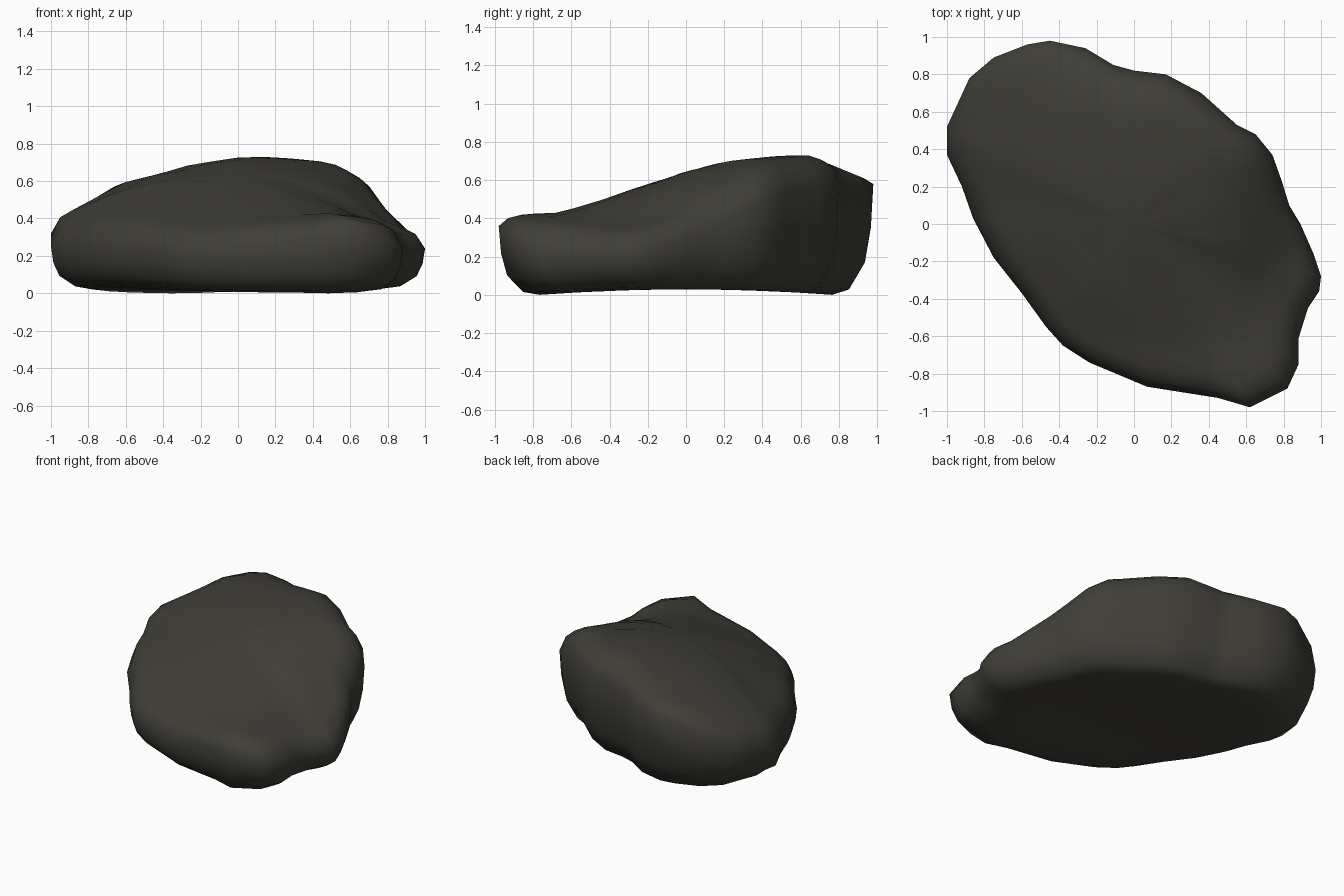
import bpy
import bmesh
from math import exp, sqrt

default_cube = bpy.data.objects.get("Cube")
if default_cube:
    bpy.data.objects.remove(default_cube, do_unlink=True)


def make_material(name, colour):
    material = bpy.data.materials.new(name)
    material.use_nodes = True
    material.diffuse_color = colour
    material.node_tree.nodes["Principled BSDF"].inputs["Base Color"].default_value = colour
    return material


# Plan outline of the boulder, anticlockwise: x, y and height of the widest point
OUTLINE = [
    (1, -.28, .25), (.96, -.16, .27), (.89, 0, .32), (.83, .1, .36), (.79, .23, .41),
    (.74, .37, .48), (.65, .48, .54), (.55, .53, .56), (.36, .7, .57),
    (.17, .8, .6), (0, .82, .59), (-.11, .85, .57), (-.26, .94, .57),
    (-.45, .98, .59), (-.57, .96, .56), (-.75, .89, .46), (-.88, .78, .38),
    (-1, .52, .33), (-1, .37, .26), (-.92, .2, .25), (-.86, .03, .25),
    (-.75, -.18, .25), (-.6, -.37, .24), (-.47, -.55, .24), (-.38, -.65, .24),
    (-.24, -.74, .24), (.07, -.87, .26), (.45, -.93, .32), (.62, -.98, .37),
    (.82, -.88, .3), (.88, -.75, .25), (.88, -.61, .25), (.93, -.45, .24),
    (.99, -.36, .24),
]

# Heights of the hump, the low front lip and the hollow between them
CREST = [
    (-.45, .8, .65), (-.8, .45, .51), (-.55, .55, .64), (-.2, .65, .73),
    (.02, .63, .78), (.35, .52, .77), (.1, .35, .74), (.56, .32, .74),
    (.68, .12, .58), (-.7, .1, .47), (-.3, .35, .68), (-.4, .05, .57),
    (-.1, .1, .67), (.15, .1, .7), (.45, .05, .67), (.2, -.12, .64),
    (.8, -.2, .41), (-.45, -.25, .44), (-.15, -.2, .55), (.1, -.32, .55),
    (.4, -.3, .54), (.2, -.55, .43), (.6, -.52, .42), (.6, -.78, .46),
    (.2, -.75, .43), (-.2, -.6, .4),
]


def top_height(x, y):
    weights = [exp(-((x - a) ** 2 + (y - b) ** 2) / .04) + 1e-9 for a, b, _ in CREST]
    return sum(w * c[2] for w, c in zip(weights, CREST)) / sum(weights)


def top_point(point, scale):
    x, y, rim = point
    x, y = x * scale, y * scale
    return x, y, rim + (top_height(x, y) - rim) * sqrt(1 - scale ** 5)


def base_point(point, scale, lift):
    x, y, rim = point
    x, y = x * scale, y * scale
    # The underside sags slightly towards its front and back ends
    foot = .04 - .05 * y * y
    return x, y, foot + (rim - foot) * lift


def bridge(bm, first, second):
    for i in range(len(first)):
        j = (i + 1) % len(first)
        bm.faces.new((first[i], first[j], second[j], second[i]))


def cap(bm, ring, centre):
    for i in range(len(ring)):
        bm.faces.new((centre, ring[i], ring[(i + 1) % len(ring)]))


# Stack rings from the crown, over the rim, down to the underside
bm = bmesh.new()
rings = []
for scale in (.15, .3, .45, .6, .7, .8, .88, .95, 1):
    rings.append([bm.verts.new(top_point(p, scale)) for p in OUTLINE])
for scale, lift in ((.987, .62), (.955, .31), (.87, .06), (.78, 0), (.6, 0), (.3, 0)):
    rings.append([bm.verts.new(base_point(p, scale, lift)) for p in OUTLINE])
for upper, lower in zip(rings, rings[1:]):
    bridge(bm, upper, lower)
crown = bm.verts.new((0, 0, top_height(0, 0)))
cap(bm, rings[0], crown)
cap(bm, rings[-1], bm.verts.new((0, 0, .04)))
bmesh.ops.recalc_face_normals(bm, faces=bm.faces[:])

# Weather the top into one soft slope
weathered = [crown] + [v for ring in rings[:5] for v in ring]
for _ in range(5):
    bmesh.ops.smooth_vert(bm, verts=weathered, factor=.5, use_axis_z=True)

# Stand the lowest point on the ground
lowest = min(v.co.z for v in bm.verts)
for v in bm.verts:
    v.co.z -= lowest

mesh = bpy.data.meshes.new("boulder")
bm.to_mesh(mesh)
bm.free()
mesh.materials.append(make_material("dark olive stone", (.05, .048, .039, 1)))
boulder = bpy.data.objects.new("boulder", mesh)
bpy.context.collection.objects.link(boulder)
for polygon in mesh.polygons:
    polygon.use_smooth = True
